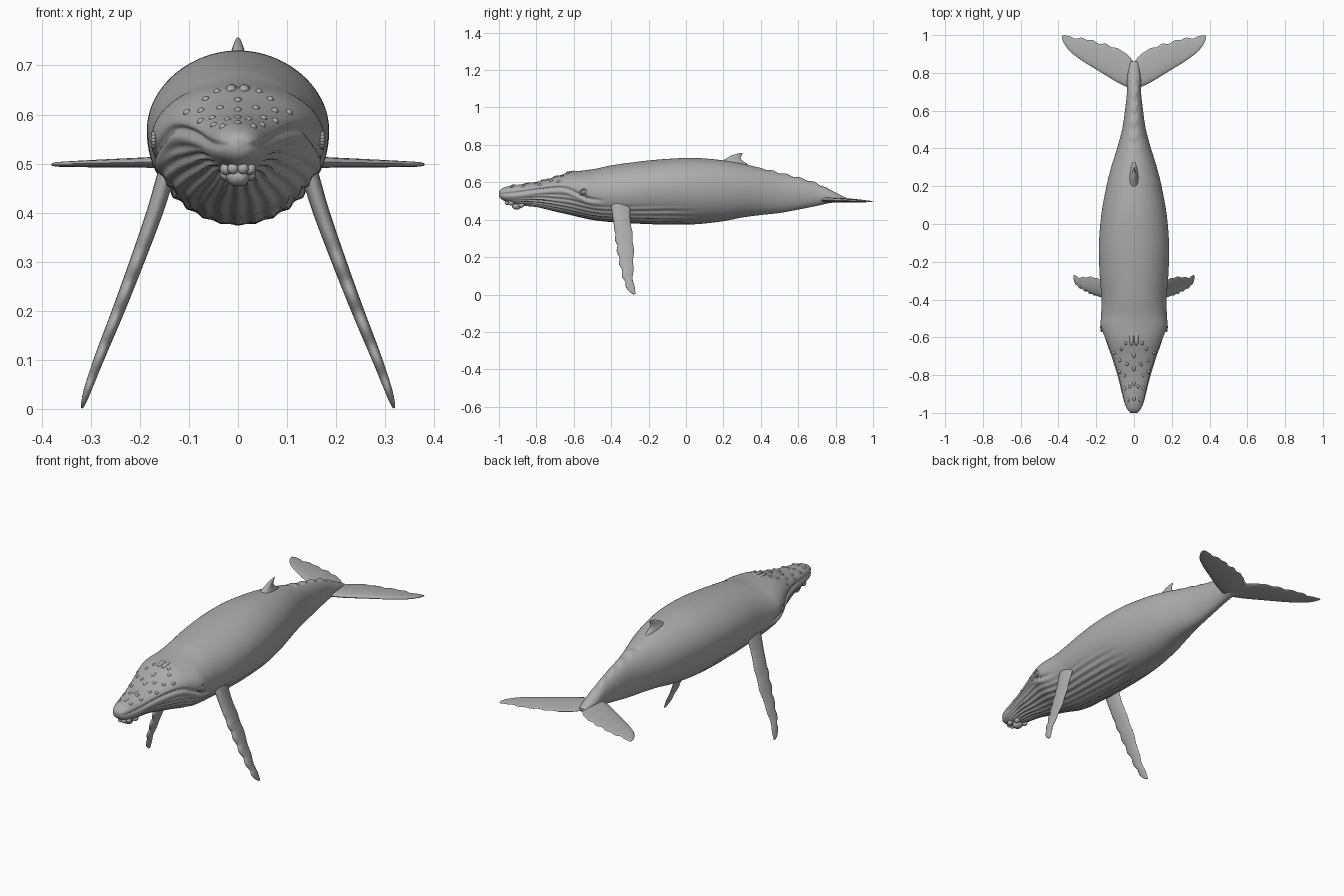
import bpy, bmesh, math
from mathutils import Vector

if "Cube" in bpy.data.objects:
    bpy.data.objects.remove(bpy.data.objects["Cube"])

grey = bpy.data.materials.new("whale grey")
grey.diffuse_color = (0.42, 0.42, 0.42, 1)
grey.use_nodes = True
grey.node_tree.nodes["Principled BSDF"].inputs["Base Color"].default_value = grey.diffuse_color


def finish(name, bm, mirror=False, sharp=60):
    bmesh.ops.recalc_face_normals(bm, faces=bm.faces)
    me = bpy.data.meshes.new(name)
    bm.to_mesh(me)
    bm.free()
    me.materials.append(grey)
    me.shade_smooth()
    me.set_sharp_from_angle(angle=math.radians(sharp))
    ob = bpy.data.objects.new(name, me)
    bpy.context.collection.objects.link(ob)
    if mirror:
        ob.modifiers.new("mirror", 'MIRROR').use_mirror_merge = False
    return ob


def loft(name, rings, mirror=False):
    bm = bmesh.new()
    vs = [[bm.verts.new(p) for p in r] for r in rings]
    n = len(vs[0])
    for a, b in zip(vs, vs[1:]):
        for i in range(n):
            bm.faces.new((a[i], a[(i + 1) % n], b[(i + 1) % n], b[i]))
    bm.faces.new(vs[0])
    bm.faces.new(vs[-1])
    return finish(name, bm, mirror)


def sample(table, x):
    """Smooth interpolation of table rows keyed by their first value."""
    m = len(table)
    x = min(max(x, table[0][0]), table[-1][0])
    i = next(k for k in range(m - 1) if x <= table[k + 1][0])
    a, b = table[i], table[i + 1]
    p, q = table[max(i - 1, 0)], table[min(i + 2, m - 1)]
    h = b[0] - a[0]
    t = (x - a[0]) / h
    out = []
    for j in range(1, len(a)):
        ta = (b[j] - p[j]) / (b[0] - p[0]) * h
        tb = (q[j] - a[j]) / (q[0] - a[0]) * h
        out.append((2*t**3 - 3*t**2 + 1)*a[j] + (t**3 - 2*t**2 + t)*ta
                   + (3*t**2 - 2*t**3)*b[j] + (t**3 - t**2)*tb)
    return out


def ramp(x, a, b):
    t = min(max((x - a) / (b - a), 0), 1)
    return t * t * (3 - 2 * t)


def foil(lead, trail, normal, thick, n=20):
    """Closed wing section from leading to trailing edge."""
    ring = []
    for k in range(n):
        a = 2 * math.pi * k / n
        u = (1 - math.cos(a)) / 2
        ring.append(lead.lerp(trail, u) + normal * (thick * 0.62 * math.sin(a) * (1 - 0.5 * u)))
    return ring


# Body: y, top, bottom, half width, height of widest point
BODY = [(-1.0, .553, .525, .018, .540), (-.985, .566, .508, .035, .541), (-.95, .579, .492, .05, .543),
        (-.9, .587, .478, .062, .548), (-.8, .602, .470, .086, .562), (-.7, .629, .446, .116, .572),
        (-.62, .654, .428, .146, .570), (-.54, .664, .409, .175, .552), (-.48, .673, .398, .174, .54),
        (-.4, .690, .390, .172, .54), (-.25, .711, .381, .183, .555), (-.1, .725, .376, .185, .57),
        (.05, .730, .376, .173, .572), (.2, .717, .392, .146, .57), (.3, .700, .412, .121, .565),
        (.4, .676, .425, .090, .557), (.5, .651, .436, .063, .55), (.6, .626, .454, .048, .545),
        (.7, .594, .474, .037, .533), (.78, .555, .491, .035, .52), (.86, .515, .498, .02, .507)]
# Mouth line: y, height
MOUTH = [(-1.0, .536), (-.9, .545), (-.8, .560), (-.7, .570), (-.64, .566),
         (-.58, .538), (-.52, .512), (-.45, .502)]


def body_point(y, t):
    top, bot, hw, zc = sample(BODY, y)
    c, s = math.cos(t), math.sin(t)
    x = hw * c
    z = zc + s * (top - zc if s > 0 else zc - bot)
    d = 0
    mz = sample(MOUTH, y)[0]
    scale = min(hw / .1, 1)
    if y < -.4:   # lip crease with a full lower lip
        k = scale * (1 - ramp(y, -.52, -.42)) * ramp(abs(c), .3, .7)
        e = (z - mz) / .008
        d += k * (-.010 * math.exp(-e * e) + .005 * math.exp(-((z - mz + .018) / .012) ** 2))
    if s < 0:     # throat pleats
        k = ramp(y, -.94, -.8) * (1 - ramp(y, -.15, .1)) * ramp(mz - z, .015, .05)
        d += .0035 * k * (math.cos(32 * t) - .3)
    # knuckles on the tail ridge
    if s > .9:
        d += .004 * math.sin(y * 85) * ramp(y, .36, .45) * (1 - ramp(y, .72, .8)) * ramp(s, .9, 1)
    return Vector((x + d * c, y, z + d * s))


N, M = 160, 170
ys = [-1 + 1.86 * (j / M) for j in range(M + 1)]
loft("body", [[body_point(y, 2 * math.pi * i / N) for i in range(N)] for y in ys])

# Tail flukes: x, leading y, trailing y, thickness
FLUKE = [(0, .70, .855, .032), (.03, .722, .893, .03), (.08, .745, .925, .027), (.15, .787, .95, .024),
         (.2, .818, .962, .021), (.25, .848, .98, .018), (.3, .882, .983, .015), (.34, .915, .993, .012),
         (.37, .955, 1.0, .009), (.38, .98, .997, .004)]
rings = []
for i in range(-48, 49):
    x = .38 * i / 48
    a = abs(x)
    le, tr, th = sample(FLUKE, a)
    tr += .005 * math.sin(a * 95) * ramp(a, .04, .12) * (1 - ramp(a, .3, .35))
    z = .507 - .02 * a
    rings.append(foil(Vector((x, le, z)), Vector((x, tr, z - .003)), Vector((0, 0, 1)), th))
loft("tail_flukes", rings)

# Flippers: height, centre x, leading y, trailing y, thickness
FLIPPER = [(.002, .318, -.285, -.271, .005), (.015, .314, -.303, -.271, .011), (.04, .306, -.314, -.275, .016),
           (.1, .284, -.333, -.284, .021), (.2, .244, -.355, -.280, .026), (.3, .206, -.373, -.284, .030),
           (.4, .170, -.390, -.298, .034), (.47, .148, -.400, -.299, .038), (.53, .125, -.41, -.30, .05)]
rings = []
for i in range(65):
    z = .002 + .528 * i / 64
    x, le, tr, th = sample(FLIPPER, z)
    le -= .010 * abs(math.sin(z * 48)) ** 1.5 * ramp(z, .01, .05) * (1 - ramp(z, .25, .4))
    tr += .003 * math.sin(z * 60) * (1 - ramp(z, .3, .4)) * ramp(z, .02, .06)
    rings.append(foil(Vector((x, le, z)), Vector((x, tr, z)), Vector((.94, 0, .34)), th))
loft("flippers", rings, mirror=True)

# Dorsal fin: height, leading y, trailing y, thickness
FIN = [(.68, .12, .345, .062), (.7, .165, .325, .056), (.715, .195, .302, .042), (.73, .220, .292, .028),
       (.745, .248, .297, .017), (.753, .275, .302, .010), (.757, .293, .304, .004)]
rings = []
for i in range(21):
    z = .68 + .077 * i / 20
    le, tr, th = sample(FIN, z)
    rings.append(foil(Vector((0, le, z)), Vector((0, tr, z)), Vector((1, 0, 0)), th))
loft("dorsal_fin", rings)


def bumps(name, items, mirror=True):
    """Small rounded lumps: (centre, radius, stretch along y)."""
    bm = bmesh.new()
    for p, r, st in items:
        new = bmesh.ops.create_uvsphere(bm, u_segments=14, v_segments=8, radius=r)["verts"]
        for v in new:
            v.co = Vector((v.co.x, v.co.y * st, v.co.z)) + Vector(p)
    return finish(name, bm, mirror)


# Knobs on top of the head, given as y and share of the half width
KNOBS = [(-.93, .55), (-.87, .7), (-.86, .3), (-.80, .6), (-.78, .82), (-.74, .35),
         (-.72, .68), (-.68, .84), (-.66, .5), (-.63, .3)]
bumps("head_knobs", [(body_point(y, math.acos(f)) - Vector((0, 0, .003)), .008, 1.4) for y, f in KNOBS])
bumps("snout_ridge", [((0, y, sample(BODY, y)[0] - .005), .009, 2.2) for y in (-.92, -.84, -.76, -.69)], False)
# Blowhole mound
bumps("blowhole", [((.013, -.60, .648), .014, 3.2)])
# Lumpy chin
bumps("chin_knobs", [((.004, -.905, .474), .020, 1.3), ((.024, -.935, .489), .013, 1.2),
                     ((.024, -.88, .478), .013, 1.3), ((.010, -.955, .490), .012, 1.2)])
# Eyes with a lid ridge
eye = Vector((sample(BODY, -.545)[2] - .005, -.545, .548))
bumps("eyes", [(eye, .011, 1.2)])
lid = [eye + Vector((.003, .020 * math.cos(a), .014 * math.sin(a)))
       for a in [math.pi * 2 * k / 16 for k in range(16)]]
bumps("eyelids", [(p, .005, 1.3) for p in lid])
